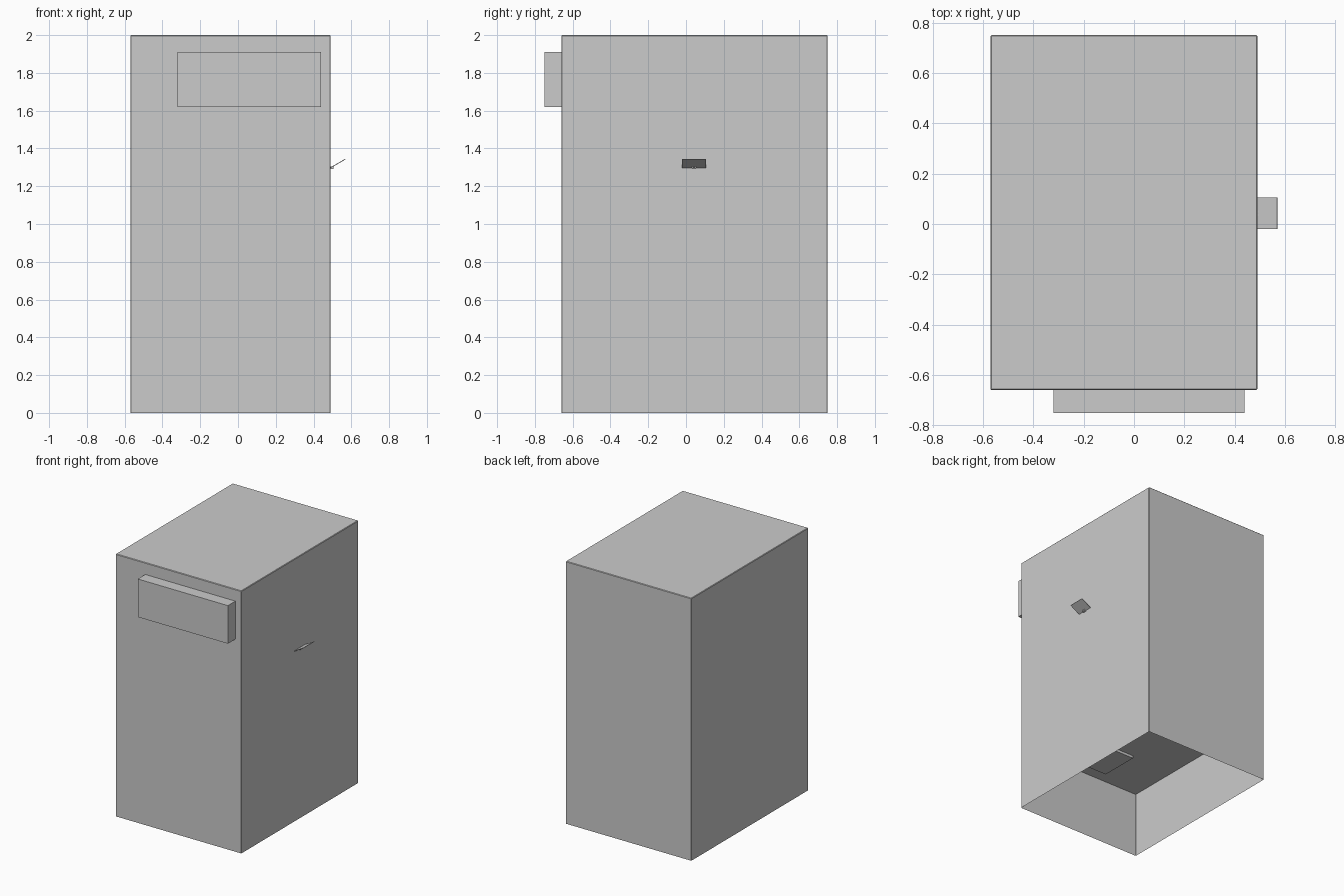
import bpy, bmesh, math
from mathutils import Matrix, Vector

if "Cube" in bpy.data.objects:
    bpy.data.objects.remove(bpy.data.objects["Cube"])


def box(name, lo, hi, bevel=0.0, open_bottom=False):
    """Axis-aligned box between two corners, optionally bevelled or open below."""
    lo, hi = Vector(lo), Vector(hi)
    bm = bmesh.new()
    bmesh.ops.create_cube(bm, size=1)
    bmesh.ops.scale(bm, vec=hi - lo, verts=bm.verts)
    bmesh.ops.translate(bm, vec=(lo + hi) / 2, verts=bm.verts)
    if open_bottom:
        base = [f for f in bm.faces if f.normal.z < -0.5]
        bmesh.ops.delete(bm, geom=base, context='FACES_ONLY')
        loose = [e for e in bm.edges if not e.link_faces]
        bmesh.ops.delete(bm, geom=loose, context='EDGES')
    if bevel:
        edges = [e for e in bm.edges if len(e.link_faces) == 2]
        bmesh.ops.bevel(bm, geom=edges, offset=bevel, segments=1, affect='EDGES')
    mesh = bpy.data.meshes.new(name)
    bm.to_mesh(mesh)
    bm.free()
    obj = bpy.data.objects.new(name, mesh)
    bpy.context.collection.objects.link(obj)
    return obj


# Thin cabinet shell, open underneath
box("cabinet", (-0.57, -0.66, 0), (0.49, 0.75, 2), bevel=0.004, open_bottom=True)

# Inner floor panel with a hatch hanging just below it
box("inner_panel", (-0.568, -0.658, 0.50), (0.488, 0.748, 0.504))
box("floor_hatch", (-0.20, -0.55, 0.48), (0.12, -0.25, 0.50))

# Raised panel on the front
box("front_panel", (-0.32, -0.75, 1.62), (0.44, -0.66, 1.91))

# Thin tilted flap on the right side, with two tiny hinge lugs under it
flap = box("side_flap", (0, -0.063, -0.002), (0.091, 0.063, 0.002))
flap.data.transform(Matrix.Translation((0.49, 0.043, 1.298))
                    @ Matrix.Rotation(math.radians(-30), 4, 'Y'))
for i, y in enumerate((0.032, 0.046)):
    box(f"hinge_lug_{i + 1}", (0.488, y, 1.29), (0.505, y + 0.008, 1.304))
